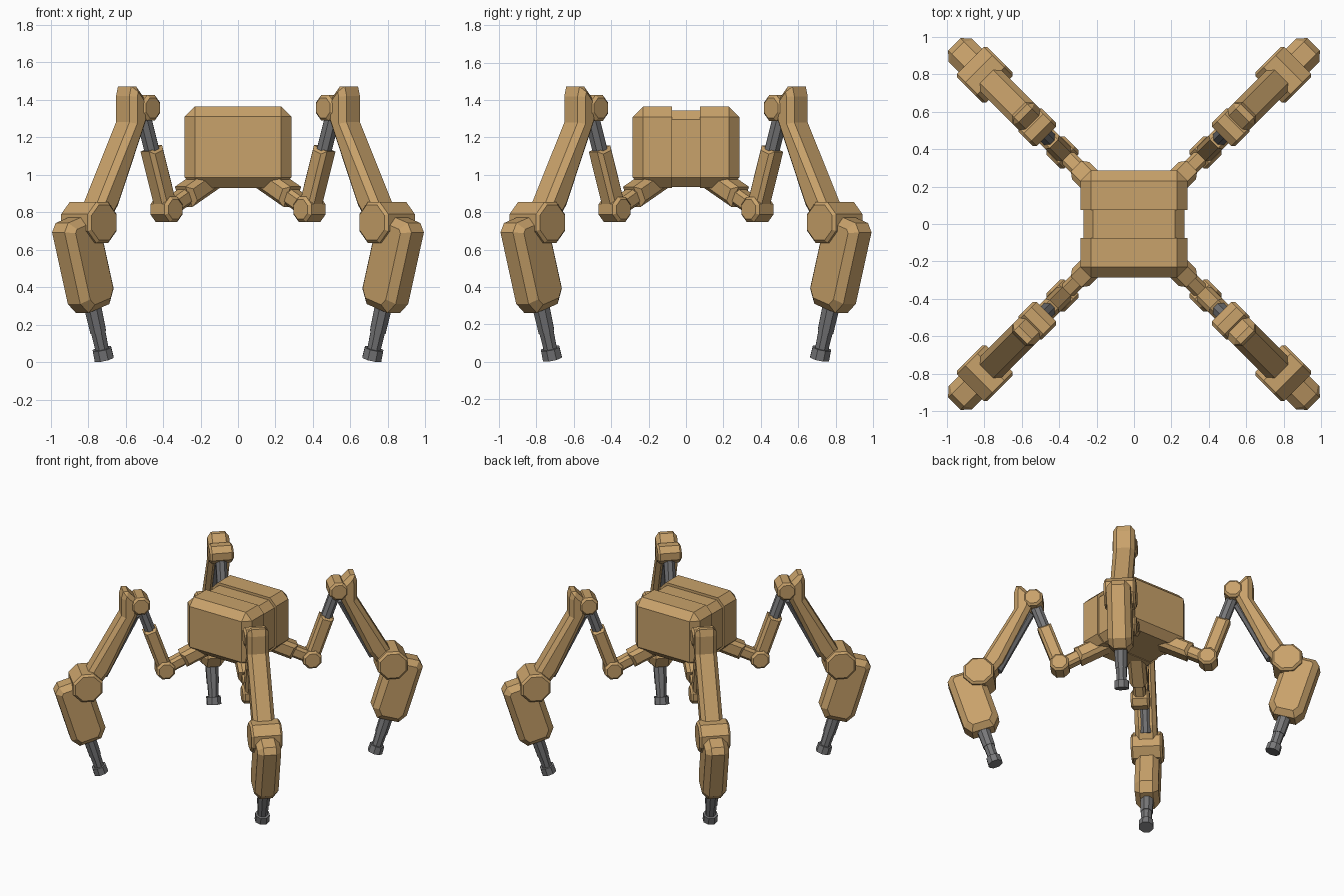
import bpy, bmesh, math
from mathutils import Matrix, Vector

if "Cube" in bpy.data.objects:
    bpy.data.objects.remove(bpy.data.objects["Cube"])


def material(name, rgb):
    m = bpy.data.materials.new(name)
    m.diffuse_color = (*rgb, 1)
    m.use_nodes = True
    m.node_tree.nodes["Principled BSDF"].inputs["Base Color"].default_value = m.diffuse_color
    return m


TAN = material("tan plating", (0.58, 0.36, 0.145))
GRAY = material("gray metal", (0.185, 0.185, 0.19))


def finish(bm, name, mat, matrix=None):
    bmesh.ops.recalc_face_normals(bm, faces=bm.faces)
    me = bpy.data.meshes.new(name)
    bm.to_mesh(me)
    bm.free()
    me.materials.append(mat)
    ob = bpy.data.objects.new(name, me)
    bpy.context.collection.objects.link(ob)
    if matrix:
        ob.matrix_world = matrix
    return ob


def bevel(bm, edges, width):
    bmesh.ops.bevel(bm, geom=edges, offset=width, offset_type='OFFSET',
                    segments=1, profile=0.5, affect='EDGES', clamp_overlap=True)


def slab(name, lo, hi, width, seams):
    """Box with every edge chamfered except those on the seam planes."""
    bm = bmesh.new()
    bmesh.ops.create_cube(bm, size=1)
    lo, hi = Vector(lo), Vector(hi)
    for v in bm.verts:
        v.co = Vector([(lo[i] + hi[i]) / 2 + v.co[i] * (hi[i] - lo[i]) for i in range(3)])
    on_seam = lambda e: any(all(abs(v.co.y - s) < 1e-4 for v in e.verts) for s in seams)
    bevel(bm, [e for e in bm.edges if not on_seam(e)], width)
    finish(bm, name, TAN)


def prism(name, profile, half, chamfer, mat, matrix):
    """Radial/height profile extruded sideways with chamfered rims."""
    bm = bmesh.new()
    a = [bm.verts.new((r, -half, z)) for r, z in profile]
    b = [bm.verts.new((r, half, z)) for r, z in profile]
    caps = [bm.faces.new(a), bm.faces.new(b[::-1])]
    n = len(a)
    for i in range(n):
        j = (i + 1) % n
        bm.faces.new((a[i], b[i], b[j], a[j]))
    bmesh.ops.recalc_face_normals(bm, faces=bm.faces)
    if chamfer:
        bevel(bm, list({e for f in caps for e in f.edges}), chamfer)
    finish(bm, name, mat, matrix)


def disc(name, centre, radius, half, tilt, matrix):
    pts = [(centre[0] + radius * math.cos(tilt + math.pi * (i + 0.5) / 4),
            centre[1] + radius * math.sin(tilt + math.pi * (i + 0.5) / 4)) for i in range(8)]
    prism(name, pts, half, 0.015, TAN, matrix)


def bar(name, p, q, thick, half, chamfer, matrix):
    p, q = Vector(p), Vector(q)
    d = (q - p).normalized()
    n = Vector((d.y, -d.x)) * thick
    prism(name, [p - n, p + n, q + n, q - n], half, chamfer, TAN, matrix)


def rod(name, p, q, r1, r2, matrix):
    """Eight sided metal rod between two radial/height points."""
    p, q = Vector((p[0], 0, p[1])), Vector((q[0], 0, q[1]))
    d = q - p
    bm = bmesh.new()
    bmesh.ops.create_cone(bm, cap_ends=True, segments=8, radius1=r1, radius2=r2, depth=d.length)
    rot = d.to_track_quat('Z', 'Y').to_matrix().to_4x4()
    bm.transform(Matrix.Translation((p + q) / 2) @ rot @ Matrix.Rotation(math.pi / 8, 4, 'Z'))
    finish(bm, name, GRAY, matrix)


# body: two outer slabs and a slightly recessed middle
slab("body_front", (-0.285, -0.285, 0.93), (0.285, -0.075, 1.365), 0.055, [-0.075])
slab("body_back", (-0.285, 0.075, 0.93), (0.285, 0.285, 1.365), 0.055, [0.075])
slab("body_middle", (-0.27, -0.08, 0.935), (0.27, 0.08, 1.345), 0.05, [-0.08, 0.08])

HIP, TOP, KNEE = (0.54, 0.815), (0.73, 1.357), (1.125, 0.745)
TILT = math.atan2(0.296, 0.955)


def shin(n, u):
    """Point in the leaning lower leg: n outward, u upward from the foot."""
    return (1.005 + 0.955 * n + 0.296 * u, -0.296 * n + 0.955 * u)


ARM = [(0.87, 1.28), (0.87, 1.42), (0.855, 1.472), (0.82, 1.472), (0.76, 1.41),
       (0.745, 1.29), (0.955, 0.84), (1.03, 0.74), (1.15, 0.74), (1.125, 0.83)]
SHIN = [(-0.135, 0.37), (-0.08, 0.30), (0.085, 0.30), (0.13, 0.365), (0.13, 0.765),
        (0.09, 0.805), (-0.07, 0.805), (-0.135, 0.74)]

for name, deg in (("back_right", 45), ("back_left", 135), ("front_left", 225), ("front_right", 315)):
    m = Matrix.Rotation(math.radians(deg), 4, 'Z')
    # hip bracket and joint
    bar(name + "_hip_mount", (0.2, 0.985), (0.41, 0.882), 0.06, 0.065, 0.025, m)
    bar(name + "_hip_link", (0.36, 0.905), HIP, 0.045, 0.045, 0.018, m)
    disc(name + "_hip_joint", HIP, 0.073, 0.068, 0, m)
    # telescoping inner strut
    strut = lambda t: (HIP[0] + t * (TOP[0] - HIP[0]), HIP[1] + t * (TOP[1] - HIP[1]))
    bar(name + "_strut_sleeve", HIP, strut(0.6), 0.052, 0.052, 0.02, m)
    rod(name + "_strut_rod", strut(0.5), TOP, 0.043, 0.043, m)
    disc(name + "_upper_joint", TOP, 0.074, 0.088, 0, m)
    # upper arm with metal bar on its inner side
    prism(name + "_arm", ARM, 0.08, 0.03, TAN, m)
    rod(name + "_arm_bar", (0.765, 1.26), (1.0, 0.8), 0.04, 0.04, m)
    # knee and lower leg
    disc(name + "_knee_joint", KNEE, 0.118, 0.115, 0, m)
    prism(name + "_shin", [shin(*p) for p in SHIN], 0.087, 0.04, TAN, m)
    # stepped metal foot
    rod(name + "_ankle", shin(0, 0.34), shin(0, 0.17), 0.05, 0.046, m)
    rod(name + "_ankle_lower", shin(0, 0.18), shin(0, 0.06), 0.042, 0.038, m)
    rod(name + "_foot", shin(0, 0.075), shin(0, 0.017), 0.054, 0.056, m)
